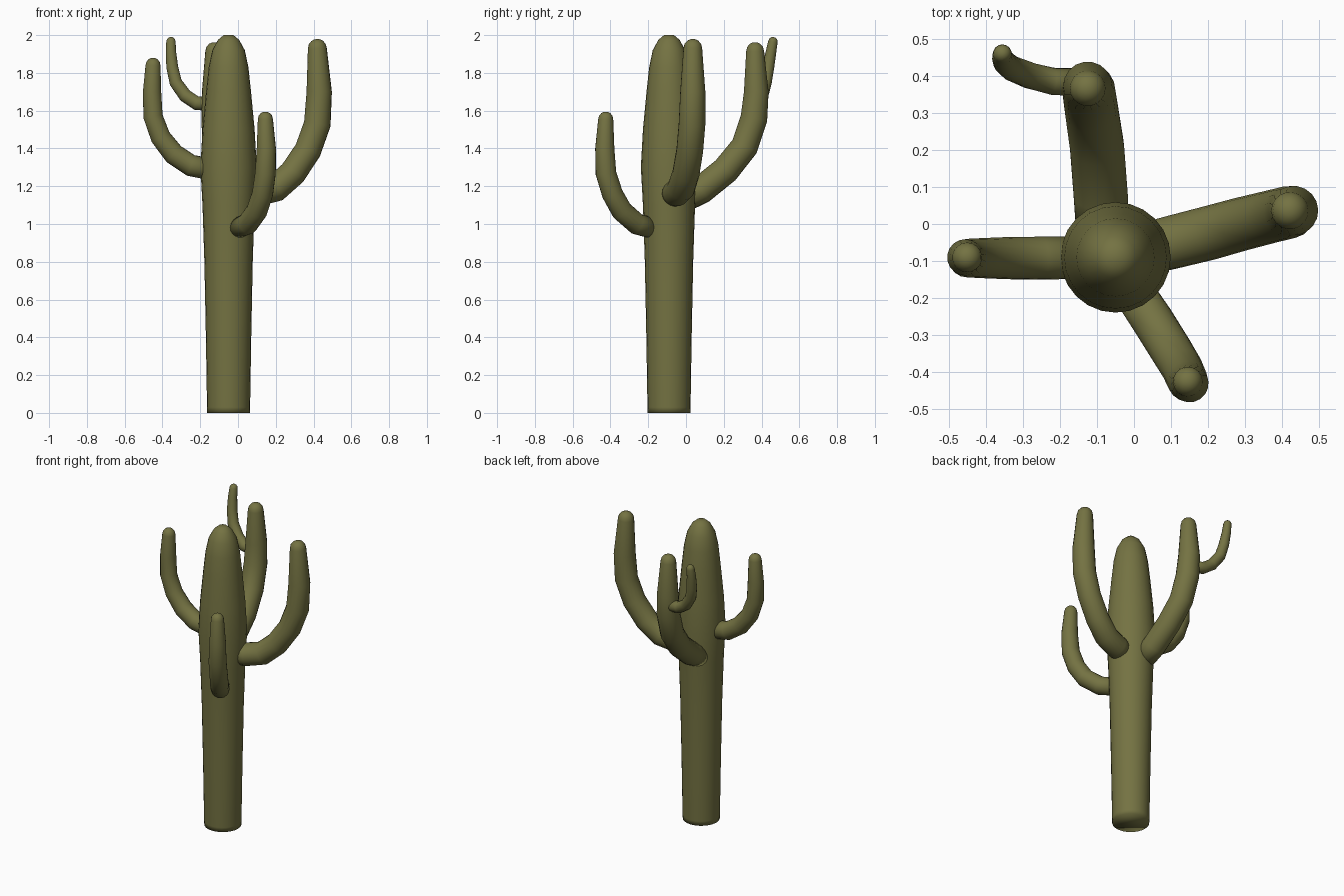
import bpy, bmesh, math
from mathutils import Vector

if "Cube" in bpy.data.objects:
    bpy.data.objects.remove(bpy.data.objects["Cube"])

green = bpy.data.materials.new("olive green")
green.diffuse_color = (0.175, 0.17, 0.055, 1)
green.use_nodes = True
green.node_tree.nodes["Principled BSDF"].inputs["Base Color"].default_value = green.diffuse_color


def tube(name, points, sides=18, dome=True):
    """Tapered tube through (x, y, z, radius) points, with a rounded tip."""
    centres = [Vector(p[:3]) for p in points]
    radii = [p[3] for p in points]
    n = len(centres)
    tangents = [(centres[min(i + 1, n - 1)] - centres[max(i - 1, 0)]).normalized()
                for i in range(n)]
    if dome:
        tip, r, up = centres[-1], radii[-1], tangents[-1]
        for deg in (28, 54, 76):
            a = math.radians(deg)
            centres.append(tip + up * r * math.sin(a))
            radii.append(r * math.cos(a))
            tangents.append(up)
    bm = bmesh.new()
    side = tangents[0].orthogonal().normalized()
    rings = []
    for c, r, t in zip(centres, radii, tangents):
        side = (side - t * side.dot(t)).normalized()
        other = t.cross(side)
        rings.append([bm.verts.new(c + r * (side * math.cos(a) + other * math.sin(a)))
                      for a in (2 * math.pi * k / sides for k in range(sides))])
    for a, b in zip(rings, rings[1:]):
        for k in range(sides):
            j = (k + 1) % sides
            bm.faces.new((a[k], a[j], b[j], b[k]))
    bm.faces.new(rings[0][::-1])
    bm.faces.new(rings[-1])
    for f in bm.faces:
        f.smooth = True
    mesh = bpy.data.meshes.new(name)
    bm.to_mesh(mesh)
    bm.free()
    mesh.materials.append(green)
    ob = bpy.data.objects.new(name, mesh)
    bpy.context.collection.objects.link(ob)
    return ob


# Trunk: height and radius profile
profile = [(0, .113), (.03, .114), (.4, .12), (.8, .128), (1.1, .138), (1.3, .149),
           (1.5, .138), (1.7, .119), (1.83, .105), (1.92, .086), (1.975, .056), (2.0, .026)]
tube("trunk", [(-.05, -.09, z, r) for z, r in profile], sides=24, dome=False)

# Right arm
tube("right_arm", [(.02, -.07, 1.16, .07), (.10, -.05, 1.165, .072), (.20, -.025, 1.19, .073),
                   (.29, 0, 1.27, .072), (.37, .02, 1.39, .071), (.42, .032, 1.53, .071),
                   (.43, .036, 1.70, .067), (.42, .036, 1.93, .05)])

# Left arm
tube("left_arm", [(-.12, -.09, 1.285, .058), (-.25, -.092, 1.31, .058), (-.34, -.092, 1.37, .057),
                  (-.41, -.092, 1.46, .054), (-.45, -.092, 1.57, .052),
                  (-.455, -.09, 1.70, .049), (-.45, -.09, 1.84, .04)])

# Front arm
tube("front_arm", [(-.01, -.17, .975, .055), (.05, -.26, 1.0, .057), (.10, -.34, 1.07, .057),
                   (.13, -.39, 1.16, .056), (.145, -.424, 1.27, .055),
                   (.15, -.43, 1.40, .051), (.145, -.425, 1.555, .04)])

# Back arm
tube("back_arm", [(-.085, -.02, 1.13, .072), (-.09, .08, 1.18, .074), (-.10, .21, 1.285, .074),
                  (-.115, .31, 1.41, .073), (-.122, .36, 1.56, .072),
                  (-.125, .372, 1.70, .066), (-.125, .366, 1.915, .048)])

# Small shoot growing from the back arm
tube("small_shoot", [(-.14, .382, 1.635, .038), (-.22, .385, 1.64, .037), (-.28, .40, 1.68, .036),
                     (-.33, .42, 1.75, .034), (-.348, .435, 1.83, .032),
                     (-.355, .45, 1.91, .028), (-.355, .46, 1.965, .025)], sides=14)
